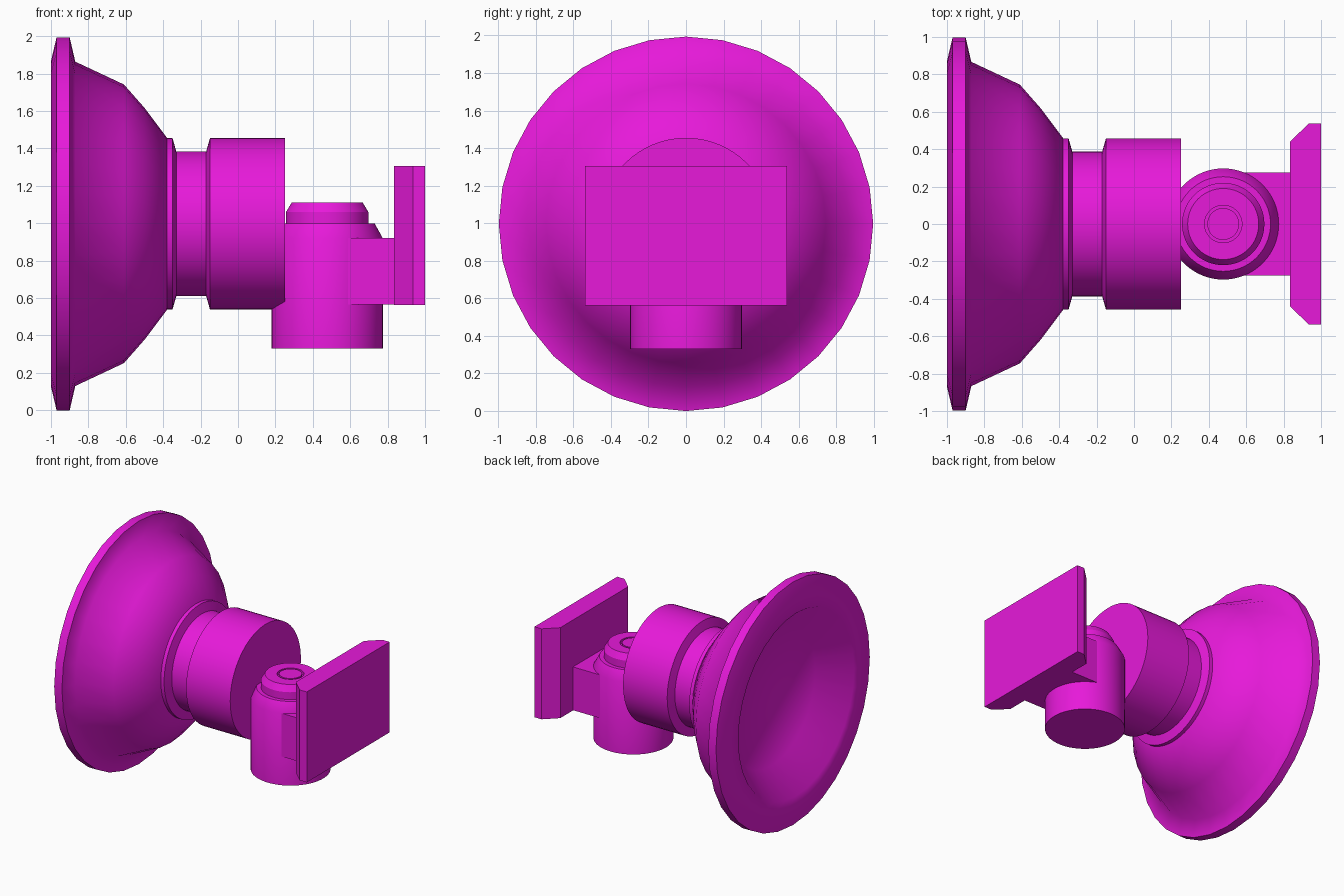
import bpy, bmesh, math
from mathutils import Matrix

if "Cube" in bpy.data.objects:
    bpy.data.objects.remove(bpy.data.objects["Cube"])

CZ = 0.997  # height of the horizontal axis

mat = bpy.data.materials.new("magenta")
mat.diffuse_color = (0.8, 0.01, 0.7, 1)
mat.use_nodes = True
mat.node_tree.nodes["Principled BSDF"].inputs["Base Color"].default_value = mat.diffuse_color


def finish(name, bm, angle=30):
    bmesh.ops.recalc_face_normals(bm, faces=bm.faces)
    me = bpy.data.meshes.new(name)
    bm.to_mesh(me)
    bm.free()
    me.shade_smooth()
    me.set_sharp_from_angle(angle=math.radians(angle))
    me.materials.append(mat)
    ob = bpy.data.objects.new(name, me)
    bpy.context.collection.objects.link(ob)
    return ob


def lathe(name, profile, segs, matrix, angle=30):
    """Turn (height, radius) points around local z, capping both ends."""
    bm = bmesh.new()
    rings = []
    for h, r in profile:
        rings.append([bm.verts.new((r * math.cos(2 * math.pi * i / segs),
                                    r * math.sin(2 * math.pi * i / segs), h))
                      for i in range(segs)])
    for a, b in zip(rings, rings[1:]):
        for i in range(segs):
            j = (i + 1) % segs
            bm.faces.new((a[i], a[j], b[j], b[i]))
    bm.faces.new(rings[0])
    bm.faces.new(rings[-1])
    bm.transform(matrix)
    return finish(name, bm, angle)


def prism(name, outline, z0, z1):
    """Extrude a plan outline from z0 up to z1."""
    bm = bmesh.new()
    face = bm.faces.new([bm.verts.new((x, y, z0)) for x, y in outline])
    top = bmesh.ops.extrude_face_region(bm, geom=[face], use_keep_orig=True)
    verts = [v for v in top["geom"] if isinstance(v, bmesh.types.BMVert)]
    bmesh.ops.translate(bm, verts=verts, vec=(0, 0, z1 - z0))
    return finish(name, bm)


along_x = Matrix.Translation((0, 0, CZ)) @ Matrix.Rotation(math.pi / 2, 4, 'Y')

# Suction cup: recessed floor, flat lip, rim, curved outer bell
lathe("suction_cup", [(-0.78, 0.56), (-1.0, 0.75), (-1.0, 0.87), (-0.97, 0.997),
                      (-0.90, 0.997), (-0.87, 0.867), (-0.61, 0.745),
                      (-0.50, 0.62), (-0.38, 0.46)], 32, along_x, 53)

# Grooved collar behind the cup
lathe("collar", [(-0.385, 0.458), (-0.35, 0.458), (-0.33, 0.387), (-0.17, 0.387),
                 (-0.15, 0.458), (0.25, 0.458)], 64, along_x)

# Upright pivot with stepped top and a ring groove
upright = Matrix.Translation((0.477, 0, 0))
lathe("pivot", [(0.33, 0.297), (0.92, 0.297), (1.0, 0.253), (1.0, 0.22),
                (1.06, 0.22), (1.11, 0.19), (1.11, 0.10), (1.08, 0.10),
                (1.08, 0.085), (1.11, 0.085)], 64, upright)

# Arm joining pivot and mounting plate
prism("arm", [(0.5, -0.275), (0.84, -0.275), (0.84, 0.275), (0.5, 0.275)], 0.565, 0.92)

# Mounting plate with bevelled rear edges
half = [(0.833, 0.44), (0.935, 0.537), (1.0, 0.537)]
prism("mounting_plate", half + [(x, -y) for x, y in reversed(half)], 0.563, 1.305)
